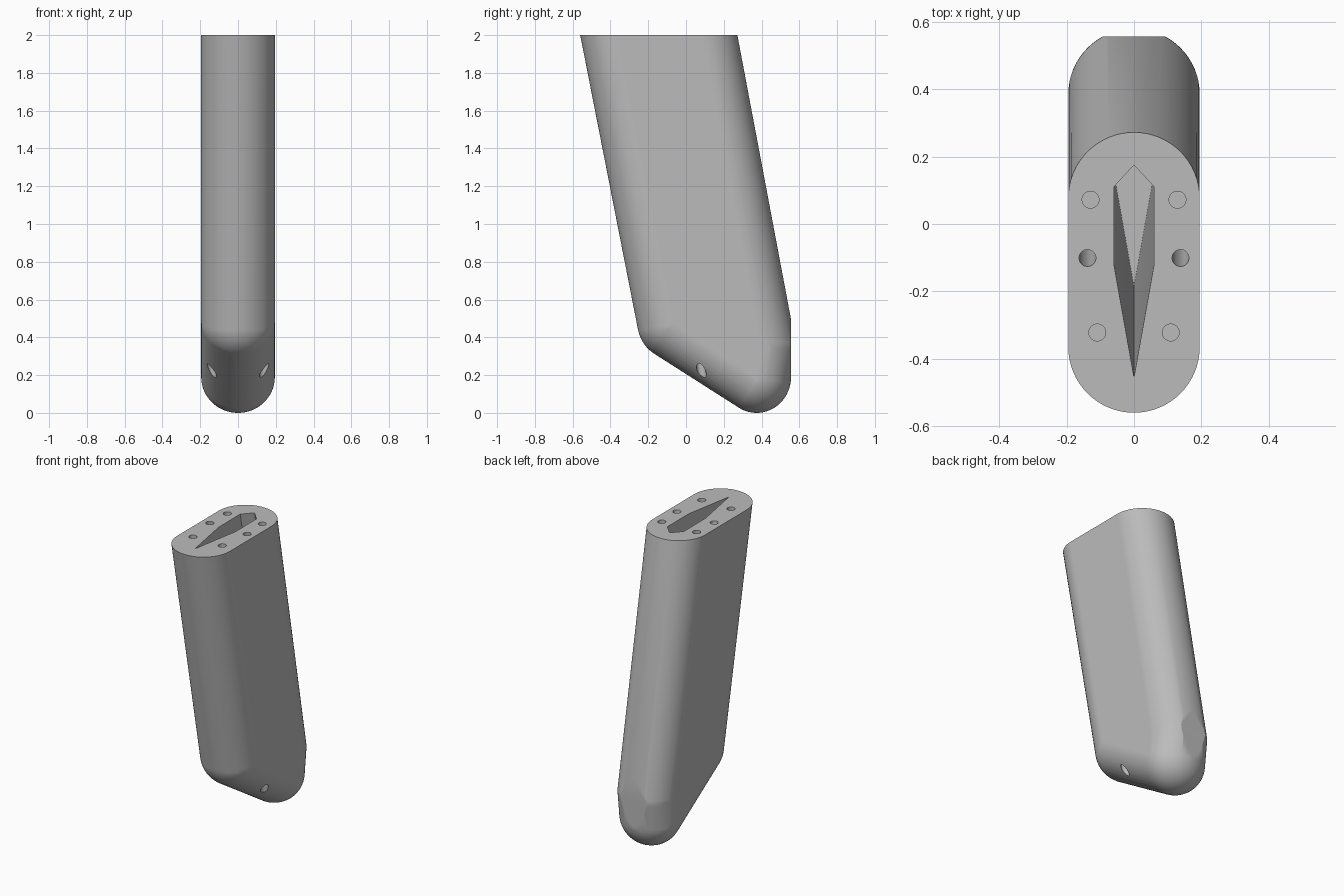
import bpy
import bmesh
from math import sin, cos, pi
from mathutils import Vector

default = bpy.data.objects.get("Cube")
if default:
    bpy.data.objects.remove(default, do_unlink=True)

R = 0.195       # half thickness of the bar
TOP = 2.0
BACK = 0.556    # flat at the rear of the foot

grey = bpy.data.materials.new("plain grey")
grey.use_nodes = True
colour = (0.5, 0.5, 0.5, 1)
grey.diffuse_color = colour
grey.node_tree.nodes["Principled BSDF"].inputs["Base Color"].default_value = colour


def make_object(name, bm):
    bmesh.ops.recalc_face_normals(bm, faces=bm.faces[:])
    mesh = bpy.data.meshes.new(name)
    bm.to_mesh(mesh)
    bm.free()
    mesh.materials.append(grey)
    obj = bpy.data.objects.new(name, mesh)
    bpy.context.collection.objects.link(obj)
    return obj


def ring(centre, radius, count):
    return [Vector(centre) + Vector((cos(2 * pi * i / count), sin(2 * pi * i / count), 0)) * radius
            for i in range(count)]


def ball(centre, scale, count=64):
    points = []
    for j in range(count // 2 + 1):
        a = pi * j / (count // 2)
        for p in ring((0, 0, 0), sin(a), count):
            points.append(Vector(centre) + Vector((p.x * scale[0], p.y * scale[1], cos(a) * scale[2])))
    return points


def prism(name, upper, lower):
    """Closed solid between two matching outlines."""
    bm = bmesh.new()
    a = [bm.verts.new(p) for p in upper]
    b = [bm.verts.new(p) for p in lower]
    bm.faces.new(a)
    bm.faces.new(b[::-1])
    for i in range(len(a)):
        k = (i + 1) % len(a)
        bm.faces.new((a[i], b[i], b[k], a[k]))
    return make_object(name, bm)


# Leaning bar: hull of the flat oval top and the rounded foot
points = ring((0, -0.365, TOP), R, 64) + ring((0, 0.077, TOP), R, 64)
points += ball((0, -0.0625, 0.477), (R, R, R))
points += ball((0, 0.385, 0.35), (R, R, R))
points += ball((0, 0.374, 0.19), (R, 0.182, 0.19))
bm = bmesh.new()
for p in points:
    bm.verts.new(p)
bmesh.ops.convex_hull(bm, input=bm.verts[:])
bmesh.ops.delete(bm, geom=[v for v in bm.verts if not v.link_faces], context='VERTS')

# Flat cut at the rear
cut = bmesh.ops.bisect_plane(bm, geom=bm.verts[:] + bm.edges[:] + bm.faces[:],
                             plane_co=(0, BACK, 0), plane_no=(0, 1, 0), clear_outer=True)
rim = [e for e in cut["geom_cut"] if isinstance(e, bmesh.types.BMEdge)]
bmesh.ops.holes_fill(bm, edges=rim, sides=0)
bmesh.ops.dissolve_limit(bm, angle_limit=0.003, verts=bm.verts[:], edges=bm.edges[:])
body = make_object("leaning_bar", bm)

# Pointed central pocket that follows the lean
outline = [(0, 0.175), (-0.06, 0.11), (-0.06, -0.118), (0, -0.455), (0.06, -0.118), (0.06, 0.11)]
cutters = [prism("pocket_cutter",
                 [(x, y - 0.002, TOP + 0.01) for x, y in outline],
                 [(x, y + 0.27, 0.6) for x, y in outline])]

# Blind holes in the top, and two long channels leaving through the foot
for side in (-1, 1):
    for x, y in ((0.129, 0.072), (0.109, -0.322)):
        cutters.append(prism("blind_hole_cutter", ring((side * x, y, TOP + 0.01), 0.025, 32),
                             ring((side * x, y, TOP - 0.2), 0.025, 32)))
    cutters.append(prism("channel_cutter", ring((side * 0.138, -0.103, TOP + 0.02), 0.025, 32),
                         ring((side * 0.138, 0.105, 0.0), 0.025, 32)))

bpy.context.view_layer.objects.active = body
for cutter in cutters:
    mod = body.modifiers.new("cut", 'BOOLEAN')
    mod.operation = 'DIFFERENCE'
    mod.solver = 'EXACT'
    mod.object = cutter
    bpy.ops.object.modifier_apply(modifier=mod.name)
    bpy.data.objects.remove(cutter, do_unlink=True)

# Smooth rounds, crisp edges
bpy.ops.object.select_all(action='DESELECT')
body.select_set(True)
bpy.ops.object.shade_smooth_by_angle(angle=0.4)
body.modifiers.new("even shading", 'WEIGHTED_NORMAL').keep_sharp = True
